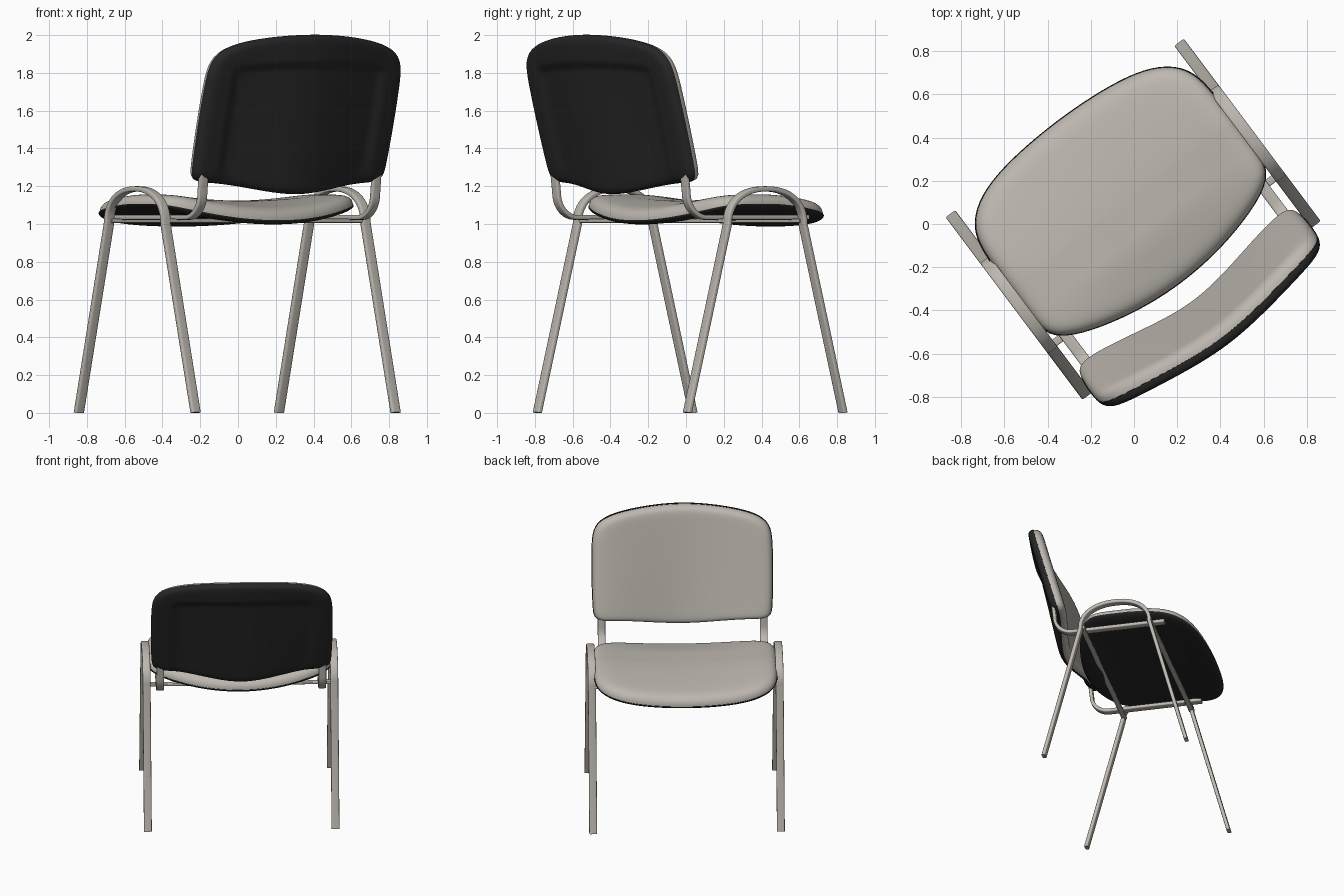
import bpy, bmesh, math
from mathutils import Vector, Matrix

if "Cube" in bpy.data.objects:
    bpy.data.objects.remove(bpy.data.objects["Cube"])

# The chair is built facing +y, then turned about the vertical axis
TURN = Matrix.Rotation(math.atan2(3, 4), 4, 'Z') @ Matrix.Translation((0.01, 0, 0))


def material(name, rgb):
    m = bpy.data.materials.new(name)
    m.use_nodes = True
    m.diffuse_color = (*rgb, 1)
    m.node_tree.nodes["Principled BSDF"].inputs["Base Color"].default_value = (*rgb, 1)
    return m


BEIGE = material("warm grey", (0.51, 0.475, 0.43))
BLACK = material("black plastic", (0.02, 0.02, 0.02))


def finish(name, bm, mat):
    me = bpy.data.meshes.new(name)
    bm.transform(TURN)
    bm.to_mesh(me)
    bm.free()
    me.materials.append(mat)
    ob = bpy.data.objects.new(name, me)
    bpy.context.collection.objects.link(ob)
    bpy.ops.object.select_all(action='DESELECT')
    ob.select_set(True)
    bpy.context.view_layer.objects.active = ob
    bpy.ops.object.shade_smooth_by_angle(angle=math.radians(62))


def smooth(x):
    x = min(max(x, 0), 1)
    return x * x * (3 - 2 * x)


def soft(x, power):
    return math.copysign(abs(x) ** power, x)


# Flat bar with rounded edges swept along a path
def tube(name, path, wide, w=0.028, h=0.014, sides=16):
    bm = bmesh.new()
    path = [Vector(p) for p in path]
    wide = Vector(wide)
    rings = []
    for i, p in enumerate(path):
        ahead = path[min(i + 1, len(path) - 1)]
        t = (ahead - path[max(i - 1, 0)]).normalized()
        n = t.cross(wide).normalized()
        ring = []
        for k in range(sides):
            a = math.tau * (k + 0.5) / sides
            q = p + wide * (w * soft(math.cos(a), 0.4)) + n * (h * soft(math.sin(a), 0.4))
            q.z = max(q.z, 0)
            ring.append(bm.verts.new(q))
        rings.append(ring)
    for r, s in zip(rings, rings[1:]):
        for k in range(sides):
            j = (k + 1) % sides
            bm.faces.new((r[k], r[j], s[j], s[k]))
    bm.faces.new(rings[0])
    bm.faces.new(rings[-1][::-1])
    bmesh.ops.recalc_face_normals(bm, faces=bm.faces)
    finish(name, bm, BEIGE)


# Domed half of a pad: rounded-square outline, placed by a surface function
def pad(name, mat, place, thick, flip, corner, edge, grow=1.0, segs=144, count=40):
    bm = bmesh.new()
    rings = []
    for i in range(1, count + 1):
        r = math.sin(math.pi / 2 * i / count)
        ring = []
        for k in range(segs):
            c, s = math.cos(math.tau * k / segs), math.sin(math.tau * k / segs)
            n = corner(s)
            d = r * grow * (abs(c) ** n + abs(s) ** n) ** (-1 / n)
            a, b = c * d, s * d
            ring.append(bm.verts.new(place(a, b, thick(a, b) * math.sqrt(max(0, 1 - r ** edge)))))
        rings.append(ring)
    mid = bm.verts.new(place(0, 0, thick(0, 0)))
    for k in range(segs):
        j = (k + 1) % segs
        bm.faces.new((mid, rings[0][k], rings[0][j]))
        for r, s in zip(rings, rings[1:]):
            bm.faces.new((r[k], s[k], s[j], r[j]))
    if flip:
        bmesh.ops.reverse_faces(bm, faces=bm.faces)
    finish(name, bm, mat)


# Seat: bowed front and rear edges, dished across, drooping at the front
def seat_point(a, b, h):
    u = a * (0.645 - 0.045 * max(0, b) ** 3)
    front, rear = 0.592 - 0.2 * u * u, -0.345 + 0.34 * u * u
    v = rear + (front - rear) * (b + 1) / 2
    droop = (0.05 + 0.025 * a * a) * max(0, (v - 0.1) / 0.49) ** 1.5
    dip = 0.035 * smooth((-v - 0.05) / 0.3) * (1 - a * a)
    return Vector((u, v, 1.055 + 0.05 * a * a - droop - dip + h))


def seat_corner(s):
    return 6 + 5 * smooth(-s)


pad("seat_cushion", BEIGE, seat_point, lambda a, b: 0.068, False, seat_corner, 14)
pad("seat_shell", BLACK, seat_point, lambda a, b: -0.028, True, seat_corner, 14, 1.008)


# Backrest: curved around the sitter and leaning back
def back_point(a, b, h):
    u = a * (0.638 - 0.012 * b * b)
    top, low = 2.0 - 0.19 * u * u, 1.16 + 0.06 * smooth(abs(u) / 0.55)
    z = low + (top - low) * (b + 1) / 2
    up = (z - 1.2) / 0.8
    v = -0.50 - 0.165 * up + (0.1 - 0.05 * up) * smooth(abs(a)) + h
    return Vector((u, v, z))


def back_corner(s):
    return 7.5 + 9 * smooth(0.5 - s)


# Rear shell has a raised rim around a sunken panel open at the bottom
def shell_depth(a, b):
    return -0.052 + 0.02 * smooth((0.82 - abs(a)) / 0.12) * smooth((0.68 - b) / 0.12)


pad("backrest_cushion", BEIGE, back_point, lambda a, b: 0.055, True, back_corner, 24)
pad("backrest_shell", BLACK, back_point, shell_depth, False, back_corner, 24, 1.005)

# Arched leg frames and bent backrest supports, one per side
for side, sx in (("left", -1), ("right", 1)):
    x = 0.662 * sx
    arch = [(x, 0.02 + 0.25 * soft(math.cos(math.pi * k / 28), 0.9),
             1.0 + 0.186 * math.sin(math.pi * k / 28) ** 0.9) for k in range(29)]
    tube(side + "_leg_frame", [(x, 0.535, 0)] + arch + [(x, -0.495, 0)], (1, 0, 0))

    x = 0.572 * sx
    bend = [(x, -0.31 - 0.125 * math.sin(math.pi * k / 20), 1.165 - 0.13 * math.cos(math.pi * k / 20))
            for k in range(11)]
    tube(side + "_back_support", [(x, 0.36, 1.035)] + bend + [(x, -0.45, 1.3)], (1, 0, 0), 0.027, 0.013)

# Cross bars under the seat
for name, y in (("front_cross_bar", 0.265), ("rear_cross_bar", -0.22)):
    tube(name, [(-0.66, y, 1.017), (0.66, y, 1.017)], (0, 1, 0), 0.018, 0.011)
